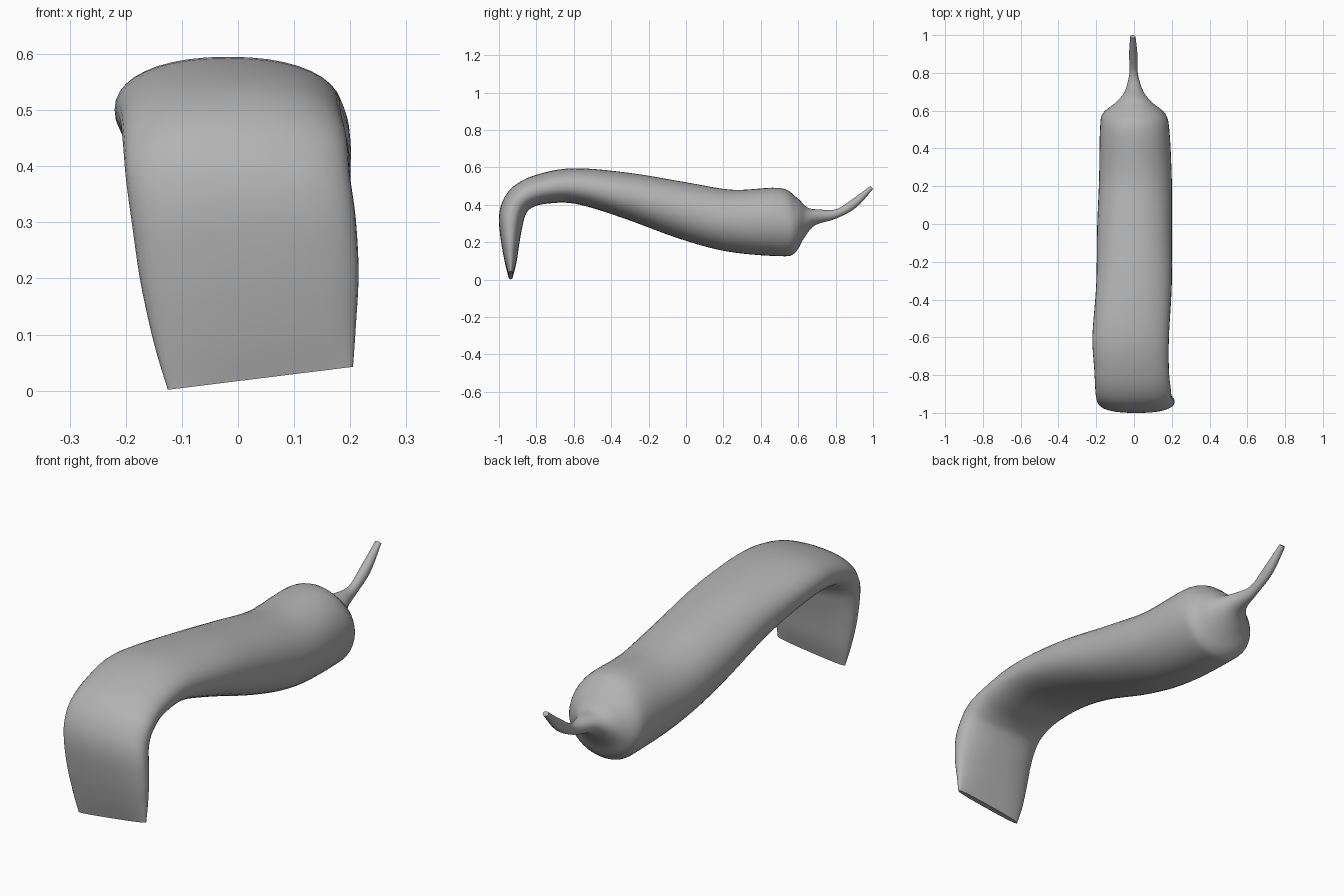
import bpy
import bmesh
import math
from mathutils import Vector

default_cube = bpy.data.objects.get("Cube")
if default_cube:
    bpy.data.objects.remove(default_cube, do_unlink=True)

SIDES = 40
STEPS = 5

# Plain grey surface
grey = bpy.data.materials.new("plain_grey")
grey.use_nodes = True
grey.diffuse_color = (0.45, 0.45, 0.45, 1)
shader = grey.node_tree.nodes["Principled BSDF"]
shader.inputs["Base Color"].default_value = grey.diffuse_color
shader.inputs["Roughness"].default_value = 0.7

# Each section: upper edge (y, z), lower edge (y, z), left and right extent in x
flap = [
    (-.95, .022, -.925, .022, -.125, .205),
    (-.97, .1, -.905, .1, -.15, .21),
    (-.99, .21, -.89, .2, -.175, .215),
    (-1, .33, -.875, .28, -.19, .21),
    (-.98, .42, -.86, .34, -.2, .2),
]
body = [
    (-.92, .5, -.83, .38, -.205, .195),
    (-.8, .56, -.75, .405, -.21, .185),
    (-.6, .595, -.59, .405, -.22, .185),
    (-.3, .57, -.34, .33, -.2, .2),
    (0, .52, -.04, .22, -.195, .2),
    (.25, .48, .22, .15, -.185, .2),
    (.5, .49, .5, .125, -.18, .187),
    (.59, .44, .58, .14, -.165, .165),
]
stem = [
    (.65, .385, .63, .22, -.1, .1),
    (.71, .375, .69, .29, -.05, .05),
    (.8, .375, .8, .325, -.024, .02),
    (.89, .43, .91, .385, -.026, .018),
    (.985, .5, 1, .485, -.02, .008),
]
sections = [Vector(s) for s in flap + body + stem]


def blend(a, b, c, d, t):
    """Smooth curve through b and c, with a and d as neighbours."""
    return 0.5 * (2 * b + (c - a) * t + (2 * a - 5 * b + 4 * c - d) * t * t
                  + (3 * b - a - 3 * c + d) * t ** 3)


def smooth_sections(keys):
    padded = [keys[0]] + keys + [keys[-1]]
    result = []
    for i in range(len(keys) - 1):
        for step in range(STEPS):
            result.append(blend(*padded[i:i + 4], step / STEPS))
    return result + [keys[-1]]


def rounded(value, power):
    return math.copysign(abs(value) ** power, value)


def add_ring(bm, section, along):
    upper = Vector((0, section[0], section[1]))
    lower = Vector((0, section[2], section[3]))
    centre = (upper + lower) / 2
    half_height = (upper - lower) / 2
    middle = (section[4] + section[5]) / 2
    half_width = (section[5] - section[4]) / 2
    # Boxy at the flap, round at the stem
    power = 0.75 + 0.25 * min(1, along * 1.5)
    ring = []
    for i in range(SIDES):
        angle = math.tau * i / SIDES
        point = centre + half_height * rounded(math.sin(angle), power)
        offset = half_width * rounded(math.cos(angle), power)
        point.x = middle + offset
        # Slanted hem at the end of the flap
        if along < 0.3:
            point.z += offset * 0.136 * max(0, 1 - centre.z / 0.25)
        ring.append(bm.verts.new(point))
    return ring


# Bent body, flattened flap and thin stem as one lofted skin
bm = bmesh.new()
loft = smooth_sections(sections)
rings = [add_ring(bm, s, i / (len(loft) - 1)) for i, s in enumerate(loft)]
for first, second in zip(rings, rings[1:]):
    for i in range(SIDES):
        j = (i + 1) % SIDES
        bm.faces.new((first[i], first[j], second[j], second[i]))
bm.faces.new(rings[0])
bm.faces.new(rings[-1])
bmesh.ops.recalc_face_normals(bm, faces=bm.faces)

mesh = bpy.data.meshes.new("curved_body")
bm.to_mesh(mesh)
bm.free()
mesh.materials.append(grey)
curved_body = bpy.data.objects.new("curved_body", mesh)
bpy.context.collection.objects.link(curved_body)

# Smooth shading with a crisp hem
bpy.ops.object.select_all(action="DESELECT")
curved_body.select_set(True)
bpy.context.view_layer.objects.active = curved_body
bpy.ops.object.shade_smooth_by_angle(angle=math.radians(50))
